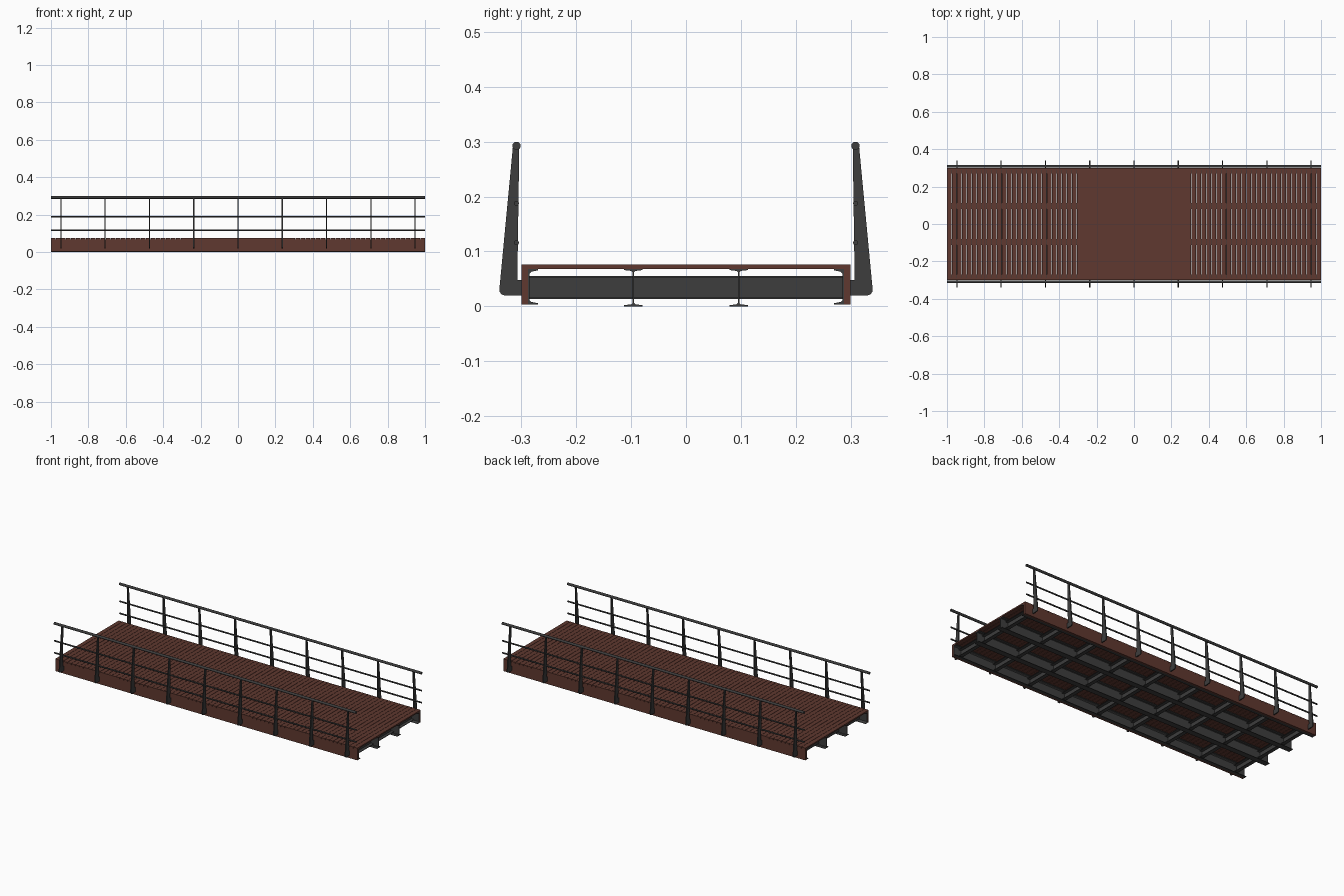
import bpy, bmesh, math

if "Cube" in bpy.data.objects:
    bpy.data.objects.remove(bpy.data.objects["Cube"])


def material(name, rgb):
    m = bpy.data.materials.new(name)
    m.diffuse_color = (*rgb, 1)
    m.use_nodes = True
    m.node_tree.nodes["Principled BSDF"].inputs["Base Color"].default_value = m.diffuse_color
    return m


WOOD = material("brown_wood", (0.115, 0.040, 0.029))
STEEL = material("dark_steel", (0.047, 0.047, 0.047))


def prism(bm, profile, x0, x1):
    """Extrude a closed (y, z) profile along x."""
    a = [bm.verts.new((x0, y, z)) for y, z in profile]
    b = [bm.verts.new((x1, y, z)) for y, z in profile]
    n = len(profile)
    bm.faces.new(a)
    bm.faces.new(b[::-1])
    for i in range(n):
        j = (i + 1) % n
        bm.faces.new((a[i], b[i], b[j], a[j]))


def rect(y0, y1, z0, z1):
    return [(y0, z0), (y1, z0), (y1, z1), (y0, z1)]


def circle(y, z, r, n):
    return [(y + r * math.cos(2 * math.pi * i / n),
             z + r * math.sin(2 * math.pi * i / n)) for i in range(n)]


def flip(profile, s):
    return [(s * y, z) for y, z in profile]


def make(name, parts, mat, smooth=False):
    """parts: list of (profile, x0, x1)."""
    bm = bmesh.new()
    for p in parts:
        prism(bm, *p)
    bmesh.ops.recalc_face_normals(bm, faces=bm.faces)
    me = bpy.data.meshes.new(name)
    bm.to_mesh(me)
    bm.free()
    me.materials.append(mat)
    ob = bpy.data.objects.new(name, me)
    bpy.context.collection.objects.link(ob)
    if smooth:
        bpy.context.view_layer.objects.active = ob
        ob.select_set(True)
        bpy.ops.object.shade_smooth_by_angle(angle=math.radians(40))
        ob.select_set(False)
    return ob


# deck planks running across, with narrow gaps
COUNT, GAP = 75, 0.0017
pitch = (2 + GAP) / COUNT
make("deck_planks", [(rect(-0.30, 0.30, 0.068, 0.076),
                      -1 + i * pitch, -1 + (i + 1) * pitch - GAP)
                     for i in range(COUNT)], WOOD)

post_x = [0.2367 * i for i in range(-4, 5)]

# tapered plate post with a foot reaching the fascia
post = [(0.300, 0.020), (0.332, 0.020), (0.337, 0.022), (0.340, 0.027),
        (0.340, 0.034), (0.3155, 0.292), (0.304, 0.292), (0.3075, 0.048),
        (0.300, 0.048)]
# rolled side channel, opening inwards
channel = [(0.288, 0.003), (0.270, 0.003), (0.270, 0.0055), (0.282, 0.008),
           (0.285, 0.011), (0.285, 0.060), (0.282, 0.063), (0.270, 0.0655),
           (0.270, 0.068), (0.288, 0.068)]

for s, side in ((-1, "front"), (1, "back")):
    make(side + "_fascia", [(flip(rect(0.288, 0.300, 0.003, 0.068), s), -1, 1)], WOOD)
    make(side + "_side_channel", [(flip(channel, s), -1, 1)], STEEL)
    make(side + "_posts", [(flip(post, s), x - 0.003, x + 0.003) for x in post_x], STEEL)
    make(side + "_handrail", [(circle(s * 0.309, 0.2925, 0.0075, 16), -1, 1)], STEEL, True)
    make(side + "_lower_rails", [(circle(s * 0.309, z, 0.0045, 12), -1, 1)
                                 for z in (0.188, 0.116)], STEEL, True)
    # I-beam under the deck
    c = 0.096
    half = [(0.017, 0), (0.017, 0.002), (0.004, 0.0035), (0.0015, 0.006),
            (0.0015, 0.062), (0.004, 0.0645), (0.017, 0.066), (0.017, 0.068)]
    beam = [(s * c + y, z) for y, z in half] + [(s * c - y, z) for y, z in half[::-1]]
    make(side + "_i_beam", [(beam, -1, 1)], STEEL)

# cross members: channel section at every post
parts = []
for x in post_x:
    parts.append((rect(-0.286, 0.286, 0.013, 0.055), x - 0.002, x + 0.002))
    for z in (0.013, 0.052):
        parts.append((rect(-0.286, 0.286, z, z + 0.003), x + 0.002, x + 0.020))
make("cross_members", parts, STEEL)
